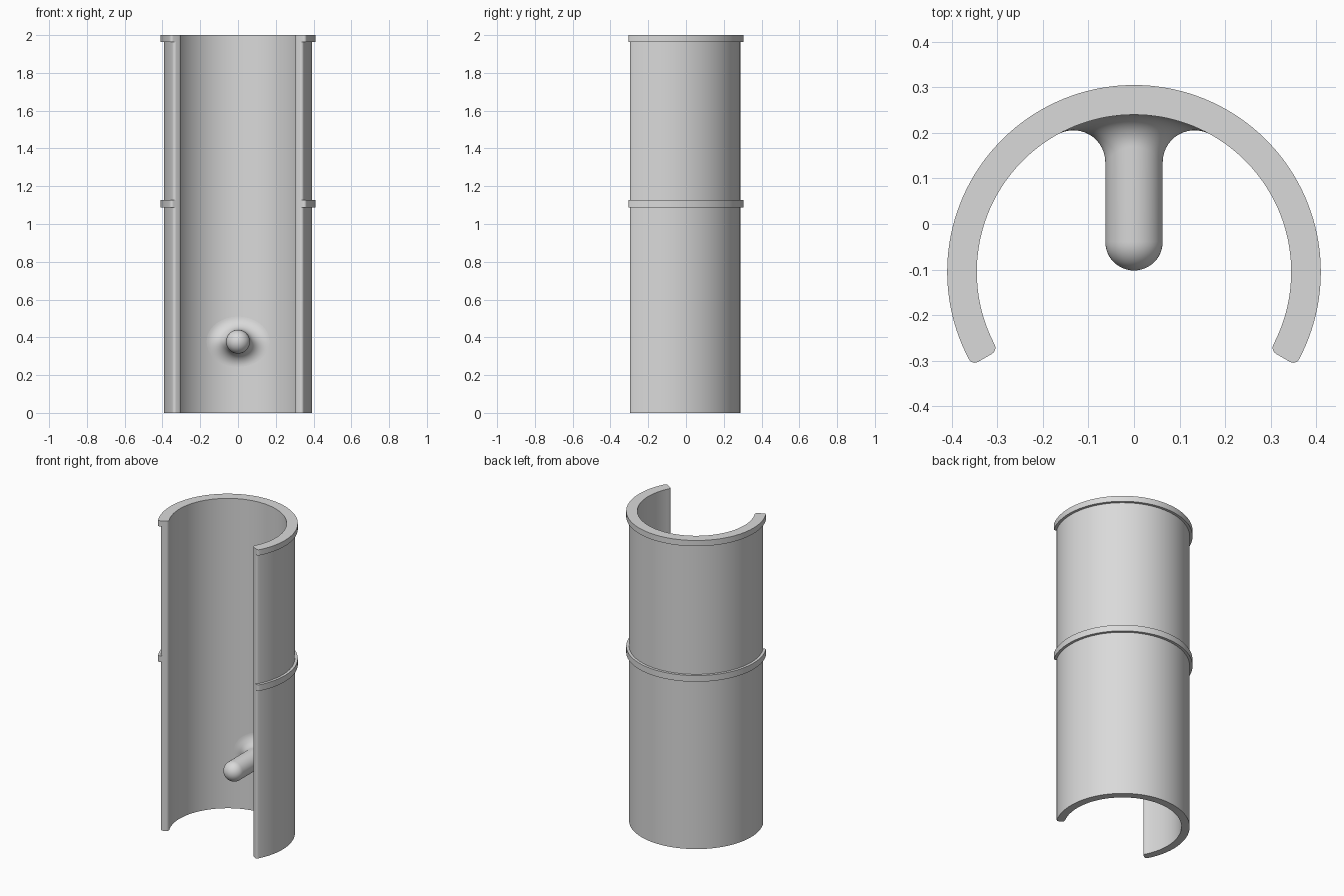
import bpy, bmesh
from math import sin, cos, pi, radians, sqrt
from mathutils import Vector

cube = bpy.data.objects.get("Cube")
if cube:
    bpy.data.objects.remove(cube, do_unlink=True)

AXIS_Y = -0.105            # centre of the round wall
R_IN, R_OUT, R_BAND = 0.345, 0.393, 0.41
END = radians(-30)         # where the wall stops beside the front opening
ROUND = 0.015              # rounding of the upright edges
BAND_IN = R_OUT - ROUND

grey = bpy.data.materials.new("plain_grey")
grey.use_nodes = True
grey.diffuse_color = (0.7, 0.7, 0.7, 1)
grey.node_tree.nodes["Principled BSDF"].inputs["Base Color"].default_value = (0.7, 0.7, 0.7, 1)


def make_object(name, bm):
    bmesh.ops.recalc_face_normals(bm, faces=bm.faces)
    mesh = bpy.data.meshes.new(name)
    bm.to_mesh(mesh)
    bm.free()
    mesh.materials.append(grey)
    obj = bpy.data.objects.new(name, mesh)
    bpy.context.collection.objects.link(obj)
    return obj


def activate(obj):
    bpy.ops.object.select_all(action='DESELECT')
    obj.select_set(True)
    bpy.context.view_layer.objects.active = obj


def arc_edge(r, fillet, side, steps=96):
    """Open arc with rounded ends; side is 1 for outer, -1 for inner."""
    start = []
    if fillet:
        for i in range(6):
            t = i / 6 * pi / 2
            start.append((r - side * fillet * (1 - sin(t)), END + fillet * (1 - cos(t)) / r))
    a0 = END + fillet / r
    arc = [(r, a0 + (pi - 2 * a0) * i / steps) for i in range(steps + 1)]
    return start + arc + [(q, pi - a) for q, a in reversed(start)]


def arc_wall(name, outer, inner, z0, z1):
    """Upright prism over the section between two arcs."""
    section = outer + inner[::-1]
    bm = bmesh.new()
    low, high = [[bm.verts.new((r * cos(a), AXIS_Y + r * sin(a), z)) for r, a in section]
                 for z in (z0, z1)]
    bm.faces.new(low[::-1])
    bm.faces.new(high)
    for i in range(len(section)):
        bm.faces.new((low[i - 1], low[i], high[i], high[i - 1]))
    return make_object(name, bm)


# Half-open tubular wall
wall = arc_wall("tube_wall", arc_edge(R_OUT, ROUND, 1), arc_edge(R_IN, ROUND, -1), 0, 2)

# Raised bands at the top and the middle, merged into the wall
for name, z0, z1 in (("top_band", 1.963, 2.0), ("middle_band", 1.088, 1.128)):
    band = arc_wall(name, arc_edge(R_BAND, ROUND, 1), arc_edge(BAND_IN, 0, -1), z0, z1)
    activate(wall)
    mod = wall.modifiers.new(name, 'BOOLEAN')
    mod.operation, mod.solver, mod.object = 'UNION', 'EXACT', band
    bpy.ops.object.modifier_apply(modifier=mod.name)
    bpy.data.objects.remove(band, do_unlink=True)
activate(wall)
bpy.ops.object.shade_smooth_by_angle()

# Round-tipped peg that flares into the inside of the wall
PEG_R, PEG_Z, TIP_Y, FLARE = 0.063, 0.377, -0.039, 0.07
SIDES, TIP_STEPS, FLARE_STEPS = 64, 12, 14
bm = bmesh.new()
tip = bm.verts.new((0, TIP_Y - PEG_R, PEG_Z))
columns = []
for i in range(SIDES):
    a = 2 * pi * i / SIDES
    out = Vector((cos(a), 0, sin(a)))
    base = Vector((0, TIP_Y, PEG_Z))
    points = []
    for j in range(1, TIP_STEPS + 1):
        t = j / TIP_STEPS * pi / 2
        points.append(base + out * PEG_R * sin(t) - Vector((0, PEG_R * cos(t), 0)))
    # Ball touching both the peg and the curved wall sweeps the flare
    x = (PEG_R + FLARE) * cos(a)
    rise = sqrt((R_IN - FLARE) ** 2 - x * x)
    ball = Vector((x, AXIS_Y + rise, PEG_Z + (PEG_R + FLARE) * sin(a)))
    to_wall = Vector((x, rise, 0)).normalized()
    for j in range(FLARE_STEPS + 1):
        points.append(ball + (-out).slerp(to_wall, j / FLARE_STEPS) * FLARE)
    columns.append([bm.verts.new(p) for p in points])
for i in range(SIDES):
    a, b = columns[i - 1], columns[i]
    bm.faces.new((tip, a[0], b[0]))
    for j in range(len(a) - 1):
        bm.faces.new((a[j], a[j + 1], b[j + 1], b[j]))
peg = make_object("inner_peg", bm)
# Make the open flare face the viewer side
if peg.data.polygons[0].normal.y > 0:
    peg.data.flip_normals()
activate(peg)
bpy.ops.object.shade_smooth_by_angle()
